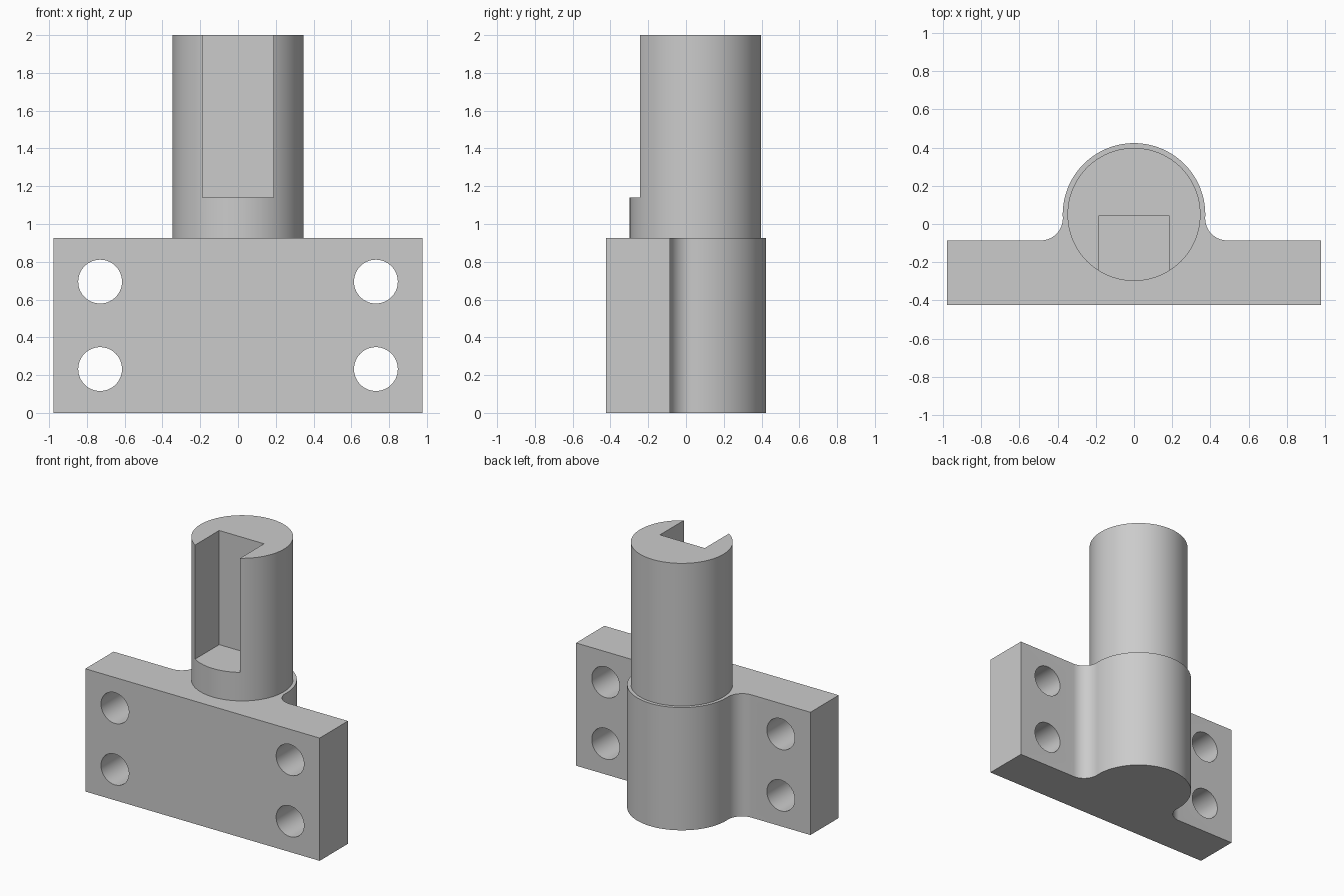
import bpy
import bmesh
from math import atan2, cos, pi, radians, sin, sqrt

cube = bpy.data.objects.get("Cube")
if cube:
    bpy.data.objects.remove(cube, do_unlink=True)

grey = bpy.data.materials.new("light grey")
grey.use_nodes = True
COLOR = (0.6, 0.6, 0.6, 1)
grey.diffuse_color = COLOR
grey.node_tree.nodes["Principled BSDF"].inputs["Base Color"].default_value = COLOR

# Main sizes
HALF_W, FRONT, BACK, HEIGHT = 0.977, -0.423, -0.086, 0.925
AXIS_Y, BOSS_R, SHAFT_R, FILLET_R = 0.05, 0.373, 0.348, 0.115


def arc(cx, cy, r, start, end, steps):
    return [(cx + r * cos(start + (end - start) * i / steps),
             cy + r * sin(start + (end - start) * i / steps)) for i in range(steps + 1)]


def extrude(name, outline, z0, z1):
    """Closed prism from a counter-clockwise outline."""
    bm = bmesh.new()
    face = bm.faces.new([bm.verts.new((x, y, z0)) for x, y in outline])
    top = bmesh.ops.extrude_face_region(bm, geom=[face], use_keep_orig=True)
    verts = [g for g in top["geom"] if isinstance(g, bmesh.types.BMVert)]
    bmesh.ops.translate(bm, vec=(0, 0, z1 - z0), verts=verts)
    bmesh.ops.recalc_face_normals(bm, faces=bm.faces)
    mesh = bpy.data.meshes.new(name)
    bm.to_mesh(mesh)
    bm.free()
    mesh.materials.append(grey)
    obj = bpy.data.objects.new(name, mesh)
    bpy.context.collection.objects.link(obj)
    return obj


def select(obj):
    bpy.ops.object.select_all(action="DESELECT")
    obj.select_set(True)
    bpy.context.view_layer.objects.active = obj


def cut(obj, cutter):
    """Subtract the cutter and discard it."""
    cutter.hide_render = True
    mod = obj.modifiers.new("cut", "BOOLEAN")
    mod.operation, mod.solver, mod.object = "DIFFERENCE", "EXACT", cutter
    select(obj)
    bpy.ops.object.modifier_apply(modifier=mod.name)
    bpy.data.objects.remove(cutter, do_unlink=True)


# Mounting plate with round boss, blended by tangent fillets
fy = BACK + FILLET_R
fx = sqrt((BOSS_R + FILLET_R) ** 2 - (fy - AXIS_Y) ** 2)
tangent = atan2(fy - AXIS_Y, fx)
right_fillet = arc(fx, fy, FILLET_R, 1.5 * pi, pi + tangent, 16)
boss = arc(0, AXIS_Y, BOSS_R, tangent, pi - tangent, 64)
left_fillet = [(-x, y) for x, y in reversed(right_fillet)]
outline = ([(-HALF_W, FRONT), (HALF_W, FRONT), (HALF_W, BACK)]
           + right_fillet + boss[1:-1] + left_fillet + [(-HALF_W, BACK)])
plate = extrude("mounting_plate", outline, 0, HEIGHT)

# Four bolt holes
for x in (-0.73, 0.73):
    for z in (0.232, 0.695):
        drill = extrude("hole_cutter", arc(0, 0, 0.116, 0, 2 * pi, 64)[:-1], -0.5, 0.5)
        drill.rotation_euler.x = radians(90)
        drill.location = (x, -0.25, z)
        cut(plate, drill)

# Upright shaft with a front slot open at the top
shaft = extrude("shaft", arc(0, AXIS_Y, SHAFT_R, 0, 2 * pi, 96)[:-1], HEIGHT, 2)
S = 0.187
slot = extrude("slot_cutter", [(-S, -0.6), (S, -0.6), (S, 0.043), (-S, 0.043)], 1.14, 2.2)
cut(shaft, slot)

for obj in (plate, shaft):
    select(obj)
    bpy.ops.object.shade_smooth_by_angle(angle=radians(25))
